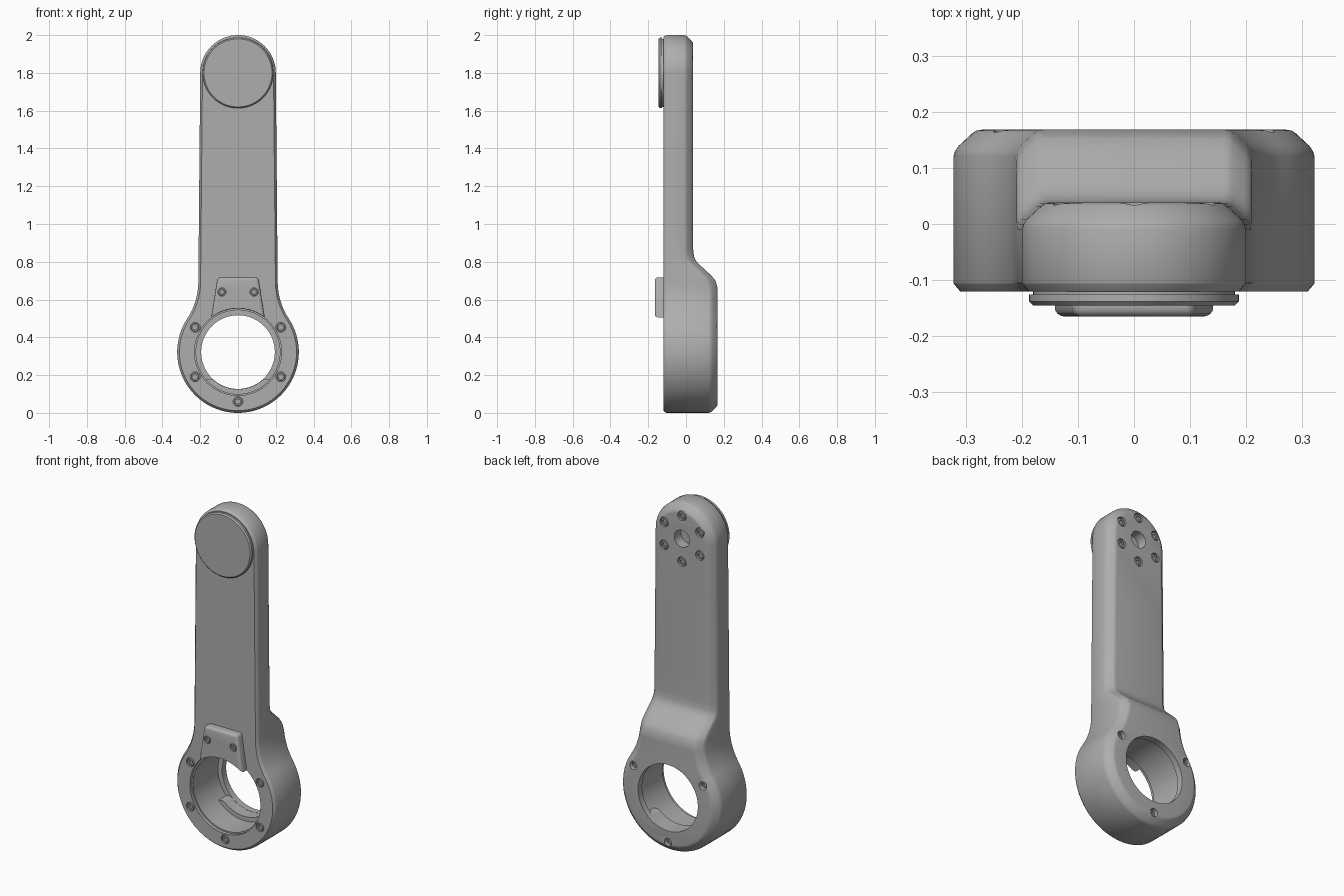
import bpy, bmesh, math
from math import sin, cos, pi, sqrt, radians

if "Cube" in bpy.data.objects:
    bpy.data.objects.remove(bpy.data.objects["Cube"])

grey = bpy.data.materials.new("mid grey")
grey.use_nodes = True
grey.diffuse_color = (0.42, 0.42, 0.42, 1)
grey.node_tree.nodes["Principled BSDF"].inputs["Base Color"].default_value = (0.42, 0.42, 0.42, 1)

RING_Z, RING_R = 0.322, 0.322
TOP_Z, TOP_R = 1.8, 0.2
FRONT, BACK_ARM, BACK_RING = -0.12, 0.038, 0.168


def finish(bm, name):
    bmesh.ops.recalc_face_normals(bm, faces=bm.faces)
    mesh = bpy.data.meshes.new(name)
    bm.to_mesh(mesh)
    bm.free()
    ob = bpy.data.objects.new(name, mesh)
    bpy.context.collection.objects.link(ob)
    mesh.materials.append(grey)
    return ob


def activate(ob):
    bpy.ops.object.select_all(action='DESELECT')
    ob.select_set(True)
    bpy.context.view_layer.objects.active = ob


def smooth(ob, angle=28):
    activate(ob)
    bpy.ops.object.shade_smooth_by_angle(angle=radians(angle))


def lathe(bm, profile, x, z, segs):
    """Turn (radius, y) points about an axis along y; radius 0 closes to a point."""
    rings = []
    for r, y in profile:
        if r == 0:
            rings.append([bm.verts.new((x, y, z))] * segs)
        else:
            rings.append([bm.verts.new((x + r * cos(2 * pi * i / segs), y,
                                        z + r * sin(2 * pi * i / segs))) for i in range(segs)])
    for a, b in zip(rings, rings[1:]):
        for i in range(segs):
            j = (i + 1) % segs
            bm.faces.new(list(dict.fromkeys((a[i], a[j], b[j], b[i]))))


def cut(ob, bm):
    cutter = finish(bm, "cutter")
    cutter.hide_render = True
    activate(ob)
    mod = ob.modifiers.new("cut", 'BOOLEAN')
    mod.operation, mod.solver, mod.object = 'DIFFERENCE', 'EXACT', cutter
    bpy.ops.object.modifier_apply(modifier=mod.name)
    bpy.data.objects.remove(cutter)


def polar(z, radius, degrees):
    return [(radius * cos(radians(a)), z + radius * sin(radians(a))) for a in degrees]


# Back surface: thin arm, sloping shoulder, thick ring
BEND = [(0.86, BACK_ARM), (0.82, 0.044), (0.795, 0.06), (0.725, 0.136), (0.70, 0.156), (0.66, BACK_RING)]


def back_y(z):
    if z >= BEND[0][0]:
        return BACK_ARM
    for (z0, y0), (z1, y1) in zip(BEND, BEND[1:]):
        if z >= z1:
            return y0 + (y1 - y0) * (z0 - z) / (z0 - z1)
    return BACK_RING


# Half outline with normals: round tip, straight side, concave fillet, ring
NECK_X, FIL = 0.21, 0.36
fz = RING_Z + sqrt((RING_R + FIL) ** 2 - (NECK_X + FIL) ** 2)
half = []
for i in range(21):
    a = pi / 2 * (1 - i / 20)
    half.append((TOP_R * cos(a), TOP_Z + TOP_R * sin(a), cos(a), sin(a)))
for z in [1.4, 1.0] + [0.87 - 0.015 * i for i in range(12)]:
    if z > fz + 0.005:
        half.append((TOP_R + (NECK_X - TOP_R) * (TOP_Z - z) / (TOP_Z - fz), z, 1, 0))
join = math.atan2(fz - RING_Z, NECK_X + FIL)
for i in range(13):
    a = join * i / 12
    half.append((NECK_X + FIL - FIL * cos(a), fz - FIL * sin(a), cos(a), sin(a)))
for i in range(1, 33):
    a = join - (join + pi / 2) * i / 32
    half.append((RING_R * cos(a), RING_Z + RING_R * sin(a), cos(a), sin(a)))

# Arm body: layers of the outline, as (inset, offset, measured from back?)
layers = [(0.012, FRONT, False), (0.001, FRONT + 0.013, False), (0, FRONT + 0.015, False),
          (0, -0.048, True), (0.003, -0.038, True), (0.009, -0.029, True),
          (0.034, -0.006, True), (0.041, -0.0015, True), (0.050, 0, True)]
bm = bmesh.new()
n = len(half)
loops = []
for inset, off, from_back in layers:
    right, left = [], []
    for k, (x, z, nx, nz) in enumerate(half):
        px, pz = x - nx * inset, z - nz * inset
        y = back_y(pz) + off if from_back else off
        if k in (0, n - 1):
            v = bm.verts.new((0, y, pz))
            right.append(v)
            left.append(v)
        else:
            right.append(bm.verts.new((px, y, pz)))
            left.append(bm.verts.new((-px, y, pz)))
    loops.append((right, left))
for a, b in zip(loops, loops[1:]):
    for s in (0, 1):
        for k in range(n - 1):
            bm.faces.new((a[s][k], a[s][k + 1], b[s][k + 1], b[s][k]))
for right, left in (loops[0], loops[-1]):
    for k in range(n - 1):
        bm.faces.new(list(dict.fromkeys((right[k], right[k + 1], left[k + 1], left[k]))))
arm = finish(bm, "arm_body")

# Stepped bore through the ring
bm = bmesh.new()
lathe(bm, [(0, -0.3), (0.23, -0.3), (0.23, -0.1), (0.222, -0.1), (0.222, 0.13),
           (0.195, 0.13), (0.195, 0.3), (0, 0.3)], 0, RING_Z, 72)
cut(arm, bm)

# Screw seats: (x, z), surface y, direction out of the surface, radius
front_screws = polar(RING_Z, 0.262, (30, -30, 210, 150, -90))
ring_back = polar(RING_Z, 0.262, (30, 150, -90))
tip_back = polar(TOP_Z, 0.135, range(30, 390, 60))
tab_screws = [(0.085, 0.64), (-0.085, 0.64)]
TAB_Y = -0.165


def seats(points, y, out, r, depth=0.014):
    bm = bmesh.new()
    for x, z in points:
        lathe(bm, [(0, y + out * 0.02), (r, y + out * 0.02), (r, y - out * depth),
                   (0, y - out * depth)], x, z, 20)
    return bm


def screws(name, points, y, out, r, sunk=0.004):
    bm = bmesh.new()
    face, low = y - out * sunk, y - out * 0.016
    for x, z in points:
        lathe(bm, [(0, low + out * 0.003), (r * 0.45, low + out * 0.003), (r * 0.45, face),
                   (r * 0.75, face), (r * 0.85, face - out * 0.003), (r * 0.85, low)], x, z, 18)
    smooth(finish(bm, name))


cut(arm, seats(front_screws, FRONT, -1, 0.026))
cut(arm, seats(ring_back, BACK_RING, 1, 0.024, 0.03))
cut(arm, seats(tip_back, BACK_ARM, 1, 0.028))
cut(arm, seats([(0, TOP_Z)], BACK_ARM, 1, 0.05, 0.06))
smooth(arm)
screws("front_ring_screws", front_screws, FRONT, -1, 0.026, 0.002)
screws("back_ring_screws", ring_back, BACK_RING - 0.014, 1, 0.024)
screws("back_tip_screws", tip_back, BACK_ARM, 1, 0.028)

# Round cap on the front of the tip
bm = bmesh.new()
lathe(bm, [(0, -0.11), (0.18, -0.11), (0.18, -0.126), (0.187, -0.126), (0.187, -0.138),
           (0.18, -0.145), (0, -0.145)], 0, TOP_Z, 72)
smooth(finish(bm, "tip_cap"))

# Tapered tab above the bore, trimmed to the bore edge
bm = bmesh.new()
outline = [(-0.15, 0.45), (0.15, 0.45), (0.108, 0.717), (-0.108, 0.717)]
rear = [bm.verts.new((x, -0.1, z)) for x, z in outline]
fore = [bm.verts.new((x, TAB_Y, z)) for x, z in outline]
bm.faces.new(rear)
front_face = bm.faces.new(fore)
for i in range(4):
    j = (i + 1) % 4
    bm.faces.new((rear[i], rear[j], fore[j], fore[i]))
edges = [e for e in front_face.edges if max(v.co.z for v in e.verts) > 0.5]
edges += [e for e in bm.edges if all(v.co.z > 0.7 for v in e.verts)
          and abs(e.verts[0].co.y - e.verts[1].co.y) > 0.01]
bmesh.ops.bevel(bm, geom=edges, offset=0.016, segments=4, profile=0.5, affect='EDGES')
tab = finish(bm, "front_tab")
bm = bmesh.new()
lathe(bm, [(0, -0.3), (0.232, -0.3), (0.232, 0), (0, 0)], 0, RING_Z, 72)
cut(tab, bm)
cut(tab, seats(tab_screws, TAB_Y, -1, 0.022))
smooth(tab)
screws("tab_screws", tab_screws, TAB_Y, -1, 0.022, 0.003)

# Flat-topped ledge inside the bottom of the bore
bm = bmesh.new()
span = radians(50)
rows = []
for i in range(25):
    a = -pi / 2 - span + 2 * span * i / 24
    top = min(0.18, RING_Z + 0.196 * sin(a))
    rows.append([bm.verts.new((r * cos(a), y, min(0.18, RING_Z + r * sin(a))))
                 for r, y in ((0.196, 0.06), (0.226, 0.06), (0.226, 0.135), (0.196, 0.135))])
for a, b in zip(rows, rows[1:]):
    for k in range(4):
        m = (k + 1) % 4
        bm.faces.new((a[k], a[m], b[m], b[k]))
bm.faces.new(rows[0])
bm.faces.new(rows[-1])
smooth(finish(bm, "bore_ledge"))
